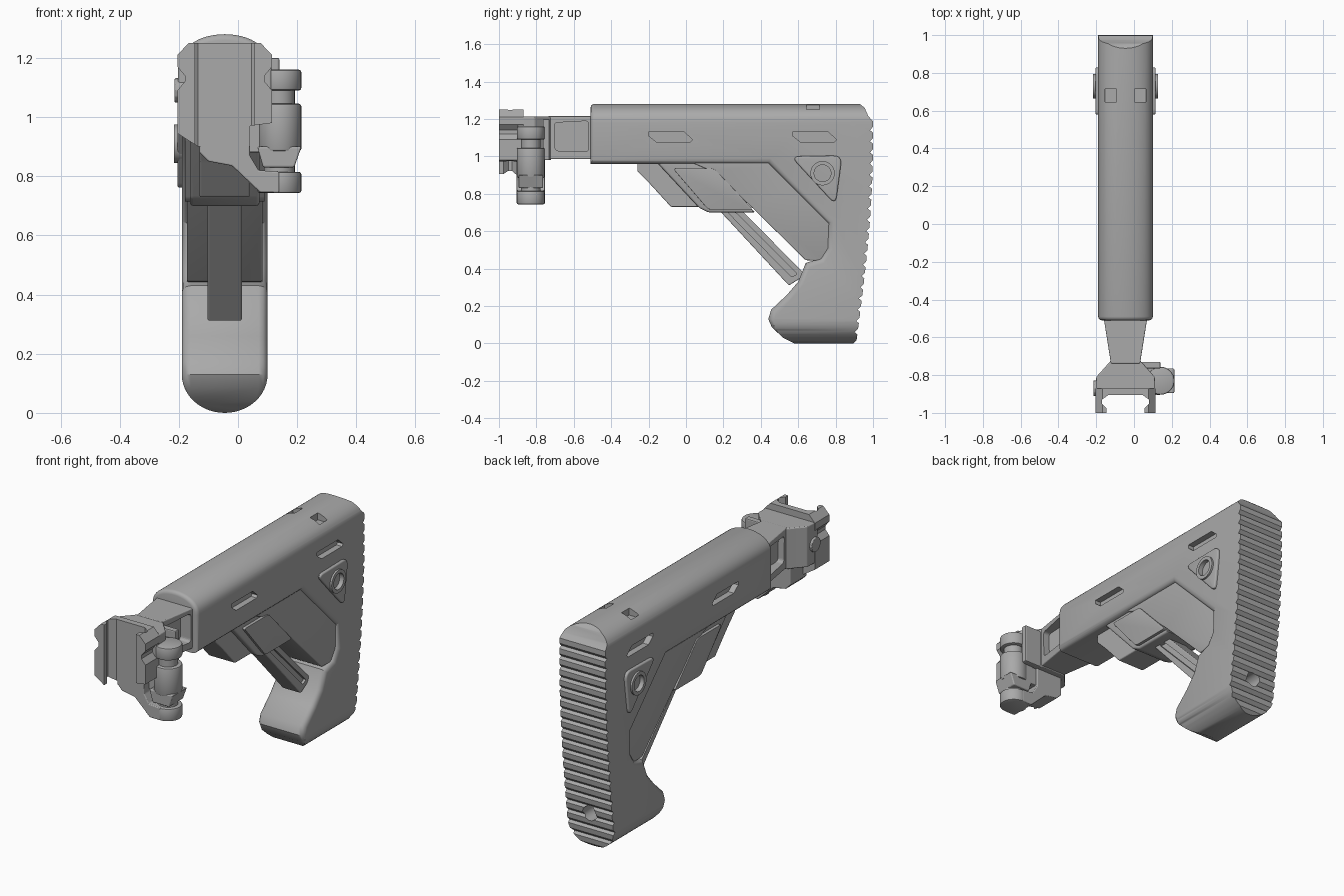
import bpy, bmesh, math
from mathutils import Vector

cube = bpy.data.objects.get("Cube")
if cube:
    bpy.data.objects.remove(cube, do_unlink=True)

GREY = (0.4, 0.4, 0.4, 1)
mat = bpy.data.materials.new("plain grey")
mat.use_nodes = True
mat.diffuse_color = GREY
mat.node_tree.nodes["Principled BSDF"].inputs["Base Color"].default_value = GREY

CX = -0.045   # centre plane of the stock
HALF = 0.145  # half width of the stock


def activate(ob):
    bpy.ops.object.select_all(action='DESELECT')
    ob.select_set(True)
    bpy.context.view_layer.objects.active = ob


def smooth(ob, angle=32):
    activate(ob)
    bpy.ops.object.shade_smooth_by_angle(angle=math.radians(angle))
    return ob


def prism(name, pts, axis, a, b, bevel=0.0, pick=None, seg=3):
    """Extrude a 2D outline along an axis from a to b; bevel the picked edges."""
    def place(p, t):
        return {'x': (t, p[0], p[1]), 'y': (p[0], t, p[1]), 'z': (p[0], p[1], t)}[axis]
    bm = bmesh.new()
    lo = [bm.verts.new(place(p, a)) for p in pts]
    hi = [bm.verts.new(place(p, b)) for p in pts]
    bm.faces.new(lo)
    bm.faces.new(hi)
    n = len(pts)
    for i in range(n):
        j = (i + 1) % n
        bm.faces.new((lo[i], lo[j], hi[j], hi[i]))
    bmesh.ops.recalc_face_normals(bm, faces=bm.faces)
    if bevel:
        edges = [e for e in bm.edges if pick is None or pick(e)]
        bmesh.ops.bevel(bm, geom=edges, offset=bevel, segments=seg, profile=0.5,
                        affect='EDGES', clamp_overlap=True)
    me = bpy.data.meshes.new(name)
    bm.to_mesh(me)
    bm.free()
    me.materials.append(mat)
    ob = bpy.data.objects.new(name, me)
    bpy.context.collection.objects.link(ob)
    return ob


def box(name, x, y, z, bevel=0.0):
    return prism(name, [(x[0], y[0]), (x[1], y[0]), (x[1], y[1]), (x[0], y[1])],
                 'z', z[0], z[1], bevel, seg=2)


def circle(c, r, n=32):
    return [(c[0] + r * math.cos(math.tau * i / n), c[1] + r * math.sin(math.tau * i / n))
            for i in range(n)]


def rounded(pts, r, n=5):
    """Round the corners of an outline."""
    out = []
    for i, p in enumerate(pts):
        p, q, s = Vector(p), Vector(pts[i - 1]), Vector(pts[(i + 1) % len(pts)])
        a, b = p + (q - p).normalized() * r, p + (s - p).normalized() * r
        for k in range(n + 1):
            t = k / n
            out.append(tuple(a * (1 - t) ** 2 + p * 2 * t * (1 - t) + b * t * t))
    return out


def combine(ob, other, op):
    mod = ob.modifiers.new("cut", 'BOOLEAN')
    mod.operation, mod.object, mod.solver = op, other, 'EXACT'
    activate(ob)
    bpy.ops.object.modifier_apply(modifier=mod.name)
    bpy.data.objects.remove(other, do_unlink=True)


# stock body: side outline with a ribbed butt, rounded across its width
side = [(-0.6, 0.96), (-0.6, 1.28), (0.93, 1.28), (0.955, 1.26), (0.975, 1.215)]
pitch = 0.06
for i in reversed(range(20)):
    for f, d in ((0.8, 0.0), (0.3, 0.0), (0.0, 0.016)):
        z = (i + f) * pitch
        side.append((0.91 + 0.09 * math.sin(z * 1.45) - d, z))
side += [(0.58, 0), (0.52, 0.03), (0.46, 0.085), (0.44, 0.13), (0.455, 0.18), (0.54, 0.26),
         (0.6, 0.33), (0.64, 0.43), (0.72, 0.455), (0.755, 0.51), (0.76, 0.64), (0.44, 0.96)]


def inner_rim(e):
    u, v = (w.co for w in e.verts)
    return abs(u.x - v.x) < 0.01 and max(u.y, v.y) < 0.85 and max(u.z, v.z) < 1


body = prism("stock_body", side, 'x', CX - HALF, CX + HALF, 0.03, inner_rim)
arc = [math.pi * i / 24 for i in range(25)]
hull = [(CX + HALF * math.cos(t), 1.18 + 0.1 * math.sin(t) ** 0.85) for t in arc]
hull += [(CX - HALF * math.cos(t), 0.13 - 0.13 * math.sin(t)) for t in arc]
combine(body, prism("hull", hull, 'y', -0.51, 1.1, 0.02,
                    lambda e: all(v.co.y < -0.5 for v in e.verts)), 'INTERSECT')

# side slots, top notches and screw hole
for s in (-1, 1):
    x = CX + s * HALF
    for y in (-0.2, 0.57):
        slot = [(y, 1.13), (y + 0.19, 1.13), (y + 0.235, 1.09), (y + 0.225, 1.078),
                (y + 0.04, 1.078), (y, 1.11)]
        combine(body, prism("slot", slot, 'x', x - 0.035, x + 0.035), 'DIFFERENCE')
    c = CX + s * 0.078
    combine(body, box("notch", (c - 0.03, c + 0.03), (0.645, 0.715), (1.235, 1.4)), 'DIFFERENCE')
combine(body, prism("screw_hole", [(x, z) for x, z in circle((CX, 0.2), 0.042)],
                    'y', 0.84, 1.1), 'DIFFERENCE')
smooth(body)

# web below the tube with lever housings
web = [(0.0, 0.98), (0.14, 0.92), (0.36, 0.72), (0.64, 0.445), (0.74, 0.44), (0.82, 0.6),
       (0.82, 0.98)]
smooth(prism("web", web, 'x', CX - 0.128, CX + 0.128, 0.006))
lever = [(-0.17, 0.98), (-0.13, 0.94), (0.07, 0.725), (0.12, 0.7), (0.37, 0.7), (0.13, 0.945),
         (0.1, 0.98)]
smooth(prism("lever_housing", lever, 'x', CX - 0.118, CX + 0.118, 0.012))
panel = [(-0.07, 0.935), (0.15, 0.935), (0.36, 0.715), (0.12, 0.715)]
smooth(prism("lever_panel", rounded(panel, 0.02), 'x', CX - 0.135, CX + 0.135, 0.006))
release = [(-0.26, 0.98), (-0.26, 0.92), (-0.19, 0.85), (-0.08, 0.73), (0.1, 0.73), (0.1, 0.98)]
prism("release_lever", release, 'x', CX - 0.085, CX + 0.085, 0.006)

# diagonal strut with side grooves
strut = prism("diagonal_strut", [(0.17, 0.72), (0.29, 0.72), (0.64, 0.365), (0.55, 0.31)],
              'x', CX - 0.058, CX + 0.058, 0.006)
for s in (-1, 1):
    groove = rounded([(0.225, 0.7), (0.265, 0.7), (0.595, 0.37), (0.565, 0.355)], 0.01)
    x = CX + s * 0.058
    combine(strut, prism("groove", groove, 'x', x - 0.015, x + 0.015), 'DIFFERENCE')

# sling sockets on both sides
for s, label in ((-1, "right"), (1, "left")):
    x0 = CX + s * 0.13
    tri = rounded([(0.56, 1.0), (0.835, 1.005), (0.8, 0.74)], 0.05)
    boss = prism(label + "_socket_boss", tri, 'x', x0, CX + s * 0.16, 0.008,
                 lambda e: all(abs(v.co.x - CX) > 0.15 for v in e.verts))
    ring = prism(label + "_socket_ring", circle((0.73, 0.91), 0.065), 'x', x0, CX + s * 0.171)
    for part in (boss, ring):
        combine(part, prism("bore", circle((0.73, 0.91), 0.045), 'x',
                            CX + s * 0.14, CX + s * 0.2), 'DIFFERENCE')
        smooth(part)

# tapered neck with side pockets
neck = [(-0.16, -0.5), (-0.122, -0.74), (0.032, -0.74), (0.07, -0.5)]
neck = prism("neck", neck, 'z', 0.985, 1.215, 0.006)
pocket = rounded([(-0.705, 1.18), (-0.52, 1.19), (-0.52, 1.025), (-0.7, 1.03)], 0.02)
for a, b in ((-0.3, -0.09), (0.0, 0.2)):
    combine(neck, prism("pocket", pocket, 'x', a, b), 'DIFFERENCE')

# clamp block with rail channel and side notches
right = [(0.16, 0.98), (0.16, 1.09), (0.135, 1.12), (0.135, 1.14), (0.16, 1.17), (0.16, 1.21),
         (0.122, 1.25)]
outline = [(CX + x, z) for x, z in right] + [(CX - x, z) for x, z in reversed(right)]
outline += [(CX - 0.16, 0.945), (CX - 0.09, 0.9), (CX + 0.085, 0.9), (CX + 0.085, 0.97)]
clamp = prism("clamp_block", outline, 'y', -1, -0.87)
half = [(0.1, -1.1), (0.1, -0.975), (0.125, -0.95), (0.125, -0.93), (0.09, -0.905)]
channel = [(CX + x, y) for x, y in half] + [(CX - x, y) for x, y in reversed(half)]
combine(clamp, prism("channel", channel, 'z', 0.5, 1.5), 'DIFFERENCE')
half = [(0.158, -0.9), (0.155, -0.81), (0.11, -0.76), (0.075, -0.72)]
back = [(CX + x, y) for x, y in half] + [(CX - x, y) for x, y in reversed(half)]
prism("clamp_back", back, 'z', 0.98, 1.213, 0.006)
prism("clamp_bolt", circle((-0.87, 1.09), 0.042, 12), 'x', -0.214, -0.15, 0.004)

# lower arm reaching the hinge pin
arm = [(-0.13, 1.0), (-0.13, 0.88), (-0.1, 0.85), (-0.02, 0.835), (0.075, 0.745), (0.14, 0.745),
       (0.14, 0.815), (0.07, 0.82), (0.04, 0.87), (0.04, 1.0)]
prism("hinge_arm", arm, 'y', -0.905, -0.755, 0.005)
box("hinge_link", (0.03, 0.14), (-0.86, -0.765), (0.88, 1.045), 0.006)
box("upper_ear", (0.05, 0.14), (-0.88, -0.76), (1.09, 1.155), 0.006)
box("latch_plate", (0.02, 0.14), (-0.765, -0.73), (0.98, 1.2), 0.006)

# hinge barrel: stacked rings on one pin
PIN = (0.14, -0.83)
smooth(prism("hinge_pin", circle(PIN, 0.052), 'z', 0.75, 1.15))
for label, r, a, b in (("bottom", 0.074, 0.743, 0.815), ("middle", 0.074, 0.885, 1.045),
                       ("top", 0.074, 1.09, 1.16)):
    smooth(prism(label + "_knuckle", circle(PIN, r), 'z', a, b, 0.008,
                 lambda e: abs(e.verts[0].co.z - e.verts[1].co.z) < 0.001, seg=2))
prism("knuckle_collar", [(0.065, 0.9), (0.215, 0.9), (0.19, 0.83), (0.085, 0.83)],
      'y', -0.895, -0.765, 0.006)
